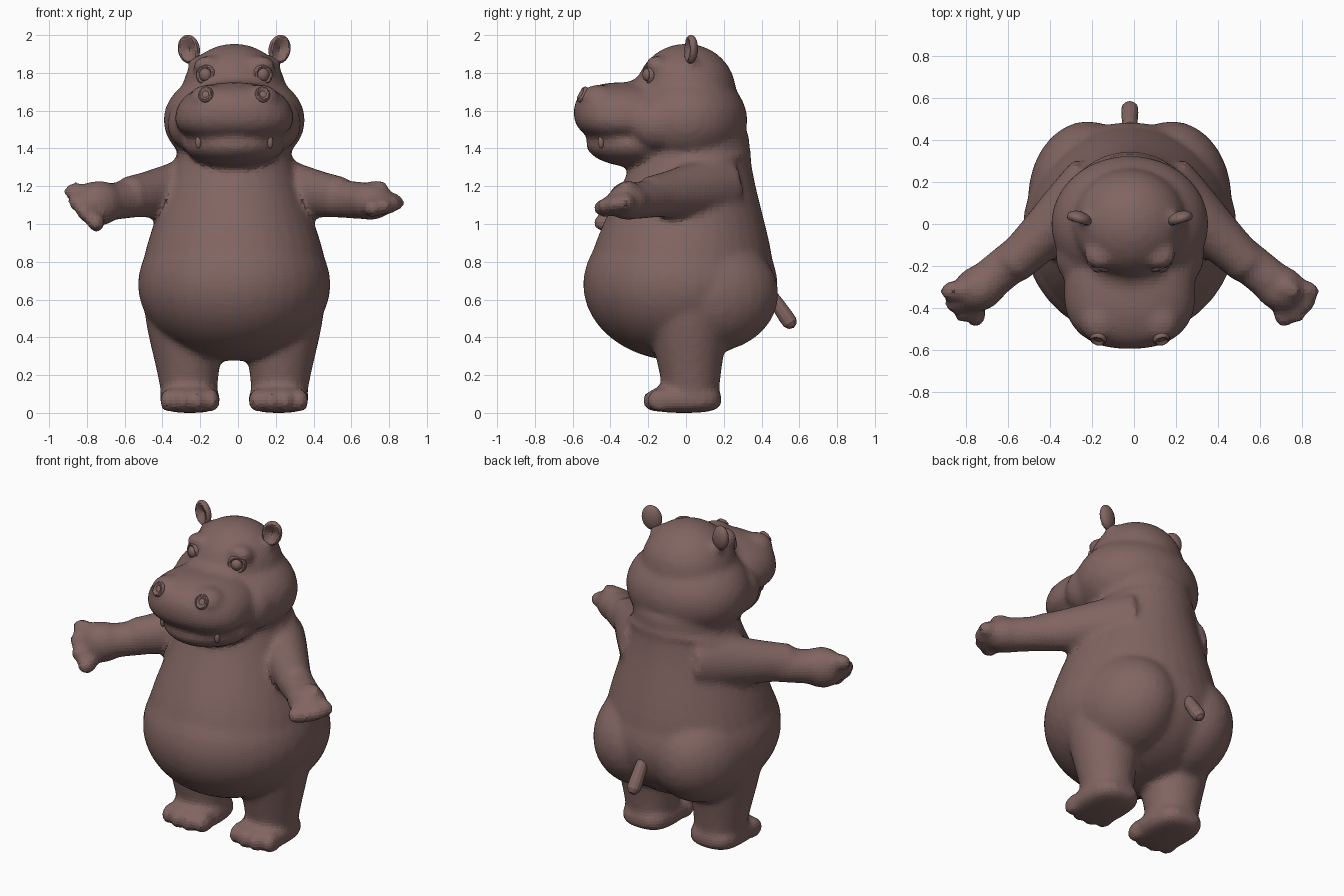
import bpy, bmesh
from math import sin, cos, sqrt
from mathutils import Vector, Euler

cube = bpy.data.objects.get("Cube")
if cube:
    bpy.data.objects.remove(cube)

BODY_AXIS_X = -0.02
SKIN = (0.22, 0.13, 0.12, 1)

skin = bpy.data.materials.new("mauve_brown_skin")
skin.use_nodes = True
skin.diffuse_color = SKIN
skin.node_tree.nodes["Principled BSDF"].inputs["Base Color"].default_value = SKIN

flesh = bmesh.new()  # unnamed parts gather here and are fused into the body


def unit_sphere(segments):
    bm = bmesh.new()
    bmesh.ops.create_uvsphere(bm, u_segments=segments, v_segments=segments * 2 // 3, radius=1)
    return bm


def add_object(name, mesh):
    mesh.materials.append(skin)
    part = bpy.data.objects.new(name, mesh)
    bpy.context.collection.objects.link(part)
    return part


def finish(name, bm, side):
    """Mirror to the wanted side, then make an object or add to the flesh."""
    for vert in bm.verts:
        vert.co.x = vert.co.x * side + BODY_AXIS_X
    bmesh.ops.recalc_face_normals(bm, faces=bm.faces)
    mesh = bpy.data.meshes.new(name or "flesh_part")
    bm.to_mesh(mesh)
    bm.free()
    if name:
        add_object(name, mesh)
    else:
        flesh.from_mesh(mesh)
        bpy.data.meshes.remove(mesh)


def blob(centre, radii, name="", turn=(0, 0, 0), side=1, segments=20, boxy=2, taper=0, hollow=False):
    """Ellipsoid that can be squared off, narrowed upward or hollowed in front."""
    bm = unit_sphere(segments)
    rotation = Euler(turn).to_matrix()
    for vert in bm.verts:
        co = vert.co / sum(abs(c) ** boxy for c in vert.co) ** (1 / boxy)
        co.x *= 1 - taper * co.z
        rim = sqrt(co.x * co.x + co.z * co.z)
        if hollow and co.y < 0 and rim < 0.8:
            co.y = 0.3 - rim * 1.1
        vert.co = rotation @ (co * Vector(radii)) + Vector(centre)
    finish(name, bm, side)


def limb(start, end, start_radius, end_radius, name="", side=1, segments=24, squash=1, cap=0.05):
    """Round-ended tube whose radius eases from one end to the other."""
    bm = unit_sphere(segments)
    start, end = Vector(start), Vector(end)
    axis = end - start
    length = axis.length
    rotation = axis.to_track_quat("Z", "Y")
    for vert in bm.verts:
        t = (1 + vert.co.z) / 2
        ease = t * t * (3 - 2 * t)
        radius = start_radius + (end_radius - start_radius) * ease
        inset = 1 - min(1, length * min(t, 1 - t) / cap)
        radius *= sqrt(max(0, 1 - inset * inset))
        around = vert.co.xy
        if around.length > 0.001:
            around.normalize()
        offset = Vector((around.x * radius * squash, around.y * radius, 0))
        vert.co = start + axis * t + rotation @ offset
    finish(name, bm, side)


# Torso: belly, chest and neck fold
blob(centre=(0, -0.03, 0.68), radii=(0.51, 0.515, 0.405), segments=36)
limb(start=(0, -0.03, 0.65), end=(0, 0.06, 1.55), start_radius=0.5, end_radius=0.28, segments=36)
blob(centre=(0, 0.035, 1.31), radii=(0.335, 0.32, 0.05), turn=(0.2, 0, 0), segments=32)

# Head: cheeks, skull, bridge, muzzle and lower jaw
blob(centre=(0, 0, 1.55), radii=(0.375, 0.325, 0.27), segments=36)
blob(centre=(0, 0, 1.7), radii=(0.275, 0.265, 0.255), segments=36)
blob(centre=(0, -0.2, 1.68), radii=(0.2, 0.15, 0.1))
blob(centre=(0, -0.33, 1.59), radii=(0.31, 0.265, 0.16), segments=32, boxy=2.4, taper=0.12)
blob(centre=(0, -0.25, 1.42), radii=(0.27, 0.28, 0.12), segments=28)

# Tail
limb(start=(0, 0.44, 0.64), end=(0, 0.57, 0.45), start_radius=0.035, end_radius=0.042,
     name="tail", segments=12)

for label, side in (("left", 1), ("right", -1)):
    # Eye in its socket, with a brow ridge above
    eye = Vector((0.15, -0.195, 1.79))
    blob(eye, radii=(0.036, 0.036, 0.038), name=f"{label}_eye", side=side)
    blob(eye, radii=(0.055, 0.035, 0.055), name=f"{label}_eye_socket", turn=(0, 0, 0.4),
         side=side, segments=24, hollow=True)
    blob(eye + Vector((0, 0.04, 0.05)), radii=(0.075, 0.06, 0.05), turn=(0, 0.2, 0.4), side=side)

    # Side of the mouth, nose bump, nostril and tusk
    blob(centre=(0.23, -0.15, 1.53), radii=(0.125, 0.15, 0.14), side=side)
    blob(centre=(0.14, -0.465, 1.66), radii=(0.1, 0.1, 0.08), side=side)
    blob(centre=(0.15, -0.545, 1.685), radii=(0.04, 0.03, 0.045), name=f"{label}_nostril",
         turn=(-0.5, 0, 0.25), side=side, segments=24, hollow=True)
    blob(centre=(0.19, -0.45, 1.435), radii=(0.016, 0.016, 0.035), name=f"{label}_tusk", side=side)

    # Ear on a short stalk
    blob(centre=(0.24, 0.025, 1.925), radii=(0.06, 0.036, 0.077), name=f"{label}_ear",
         turn=(0, 0.2, 0.3), side=side, segments=24, hollow=True)
    blob(centre=(0.2, 0.025, 1.84), radii=(0.045, 0.04, 0.06), turn=(0, 0.5, 0), side=side)

    # Arm, with the wrist set in from the cuff
    cuff = Vector((0.58, -0.215, 1.14))
    hand = Vector((0.715, -0.305, 1.12 if side > 0 else 1.11))
    limb(start=(0.13, 0.22, 1.2), end=cuff, start_radius=0.175, end_radius=0.112,
         side=side, squash=0.9, cap=0.1)
    limb(start=(0.15, 0.22, 1.2), end=cuff, start_radius=0.16, end_radius=0.112,
         side=side, squash=0.9, cap=0.02)
    limb(start=cuff - Vector((0.1, -0.1, 0)), end=hand, start_radius=0.1, end_radius=0.1, side=side)

    # Hand, a stacked fist on the right and an open palm on the left
    fist = side < 0
    blob(hand, radii=(0.135, 0.11, 0.12 if fist else 0.1), turn=(0, 0.08, -0.45), side=side)
    drop = 0.055 if fist else 0.01
    for i in range(4):
        angle = -0.1 - 0.45 * i
        reach = Vector((cos(angle), sin(angle), 0)) * 0.125
        lift = Vector((0, 0, drop * (1.5 - i) - 0.02))
        blob(hand + reach + lift, radii=(0.065, 0.05, 0.05), turn=(0, 0, angle), side=side)
    blob(hand + Vector((0.04, 0, 0.07)), radii=(0.07, 0.045, 0.045), turn=(0, 0, -0.5), side=side)

    # Hip, leg, foot and toes
    blob(centre=(0.2, 0.12, 0.63), radii=(0.285, 0.37, 0.31), side=side, segments=28)
    limb(start=(0.235, 0.03, 0.02), end=(0.26, 0.01, 0.6), start_radius=0.145, end_radius=0.22, side=side)
    blob(centre=(0.235, -0.01, 0.07), radii=(0.158, 0.2, 0.07), side=side, segments=24, boxy=3)
    for i in range(4):
        across = 0.077 * (i - 1.5)
        blob(centre=(0.235 + across, abs(across) * 0.3 - 0.17, 0.065),
             radii=(0.044, 0.075, 0.063), side=side)

# Fuse the flesh into one softly blended body
body_mesh = bpy.data.meshes.new("body")
flesh.to_mesh(body_mesh)
flesh.free()
body = add_object("body", body_mesh)
fuse = body.modifiers.new("fuse", "REMESH")
fuse.mode = "VOXEL"
fuse.voxel_size = 0.02
soften = body.modifiers.new("soften", "SMOOTH")
soften.factor = 0.5
soften.iterations = 8
